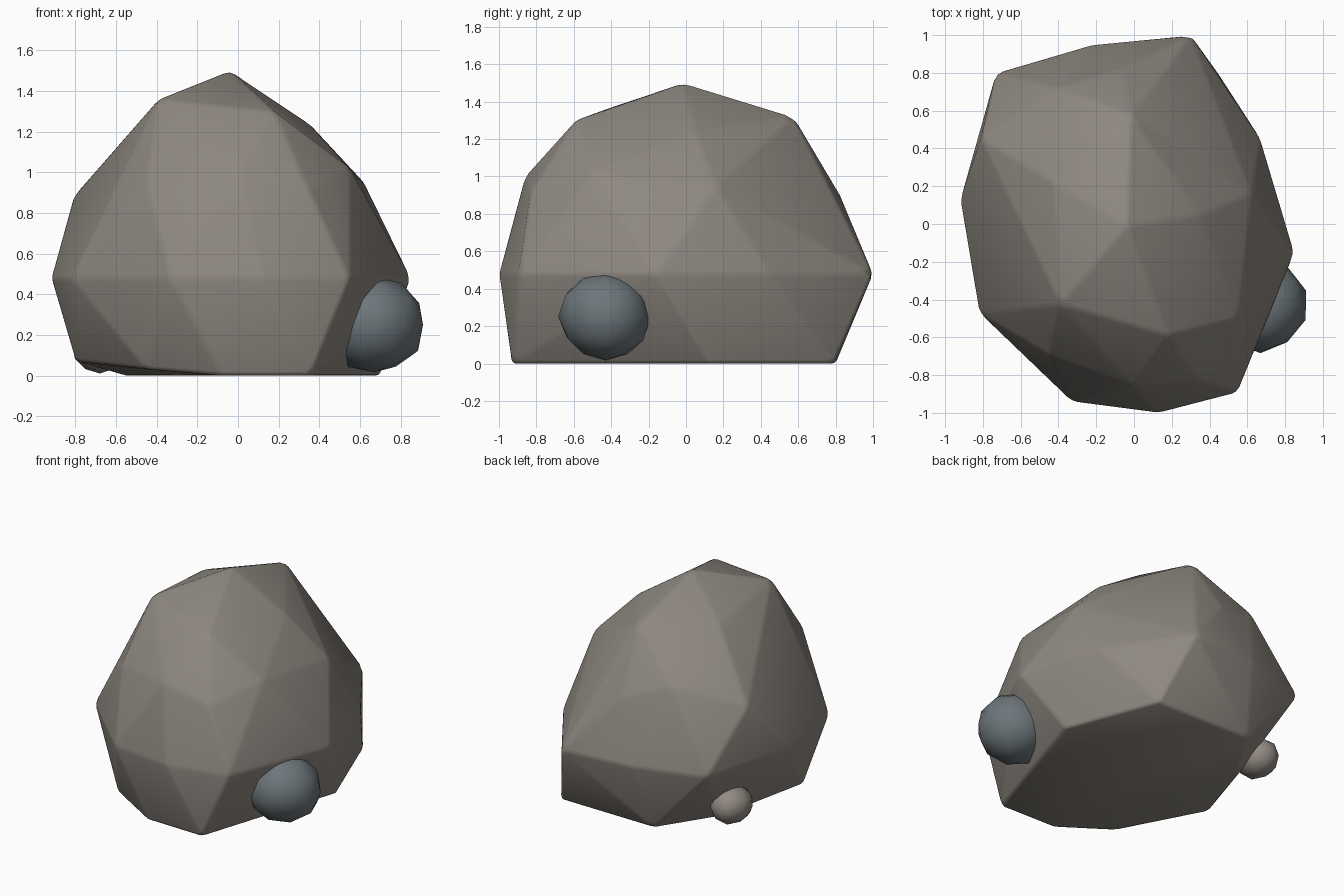
import bpy
import bmesh
import random
from math import radians
from mathutils import Vector

random.seed(4)
cube = bpy.data.objects.get("Cube")
if cube:
    bpy.data.objects.remove(cube, do_unlink=True)


def make_material(name, color):
    mat = bpy.data.materials.new(name)
    mat.use_nodes = True
    mat.diffuse_color = color
    mat.node_tree.nodes["Principled BSDF"].inputs["Base Color"].default_value = color
    return mat


def add_object(name, bm, mat):
    mesh = bpy.data.meshes.new(name)
    bmesh.ops.recalc_face_normals(bm, faces=bm.faces)
    for face in bm.faces:
        face.smooth = True
    bm.to_mesh(mesh)
    bm.free()
    mesh.materials.append(mat)
    obj = bpy.data.objects.new(name, mesh)
    bpy.context.collection.objects.link(obj)
    return obj


def faceted_rock(name, corners, mat, edge_width):
    """Convex stone through its corners, with merged facets and worn edges."""
    bm = bmesh.new()
    for corner in corners:
        bm.verts.new(corner)
    hull = bmesh.ops.convex_hull(bm, input=bm.verts)
    loose = [v for v in hull["geom_interior"] if isinstance(v, bmesh.types.BMVert)]
    bmesh.ops.delete(bm, geom=loose, context="VERTS")
    bmesh.ops.dissolve_limit(bm, angle_limit=radians(7), verts=bm.verts, edges=bm.edges)
    obj = add_object(name, bm, mat)
    bevel = obj.modifiers.new("worn_edges", "BEVEL")
    bevel.width = edge_width
    bevel.segments = 2
    bevel.limit_method = "NONE"
    return obj


def pebble(name, center, size, mat):
    """Small rounded stone with slightly uneven corners."""
    bm = bmesh.new()
    bmesh.ops.create_icosphere(bm, subdivisions=2, radius=1)
    for v in bm.verts:
        uneven = v.co * random.uniform(0.96, 1.02)
        v.co = Vector(center) + uneven * Vector(size)
    return add_object(name, bm, mat)


boulder_stone = make_material("warm grey stone", (0.27, 0.245, 0.215, 1))
blue_stone = make_material("blue grey stone", (0.15, 0.18, 0.195, 1))
pale_stone = make_material("pale brown stone", (0.29, 0.255, 0.225, 1))

# Foot of the boulder, resting on the ground
foot = [(.7, .13, 0), (.45, .79, 0), (-.3, .8, 0), (-.56, .4, 0),
        (-.8, -.2, .07), (-.45, -.73, .03), (-.08, -.92, 0), (.36, -.93, 0)]

# Widest girth, all at one height
girth = [(x, y, .48) for x, y in (
    (.85, -.155), (.67, .45), (.3, 1), (-.22, .95), (-.73, .8),
    (-.92, .125), (-.82, -.47), (-.33, -.94), (.125, -1), (.55, -.89))]

# Shoulder corners, above the girth
shoulder = [(.62, .16, .95), (-.06, .83, .89), (-.4, .72, 1.02), (-.81, .45, .88),
            (-.45, -.69, .94), (0, -.86, 1), (.35, -.83, .91), (.55, -.5, 1.02)]

# Crown corners around the peak
crown = [(-.04, -.01, 1.5), (.35, .05, 1.24), (-.02, .575, 1.32),
         (-.43, .225, 1.29), (-.39, -.425, 1.36), (.18, -.59, 1.3)]

faceted_rock("boulder", foot + girth + shoulder + crown, boulder_stone, 0.02)

# Stones leaning against the foot
pebble("large_pebble", (.67, -.43, .25), (.25, .25, .24), blue_stone)
pebble("small_pebble", (-.68, .45, .14), (.14, .16, .13), pale_stone)
